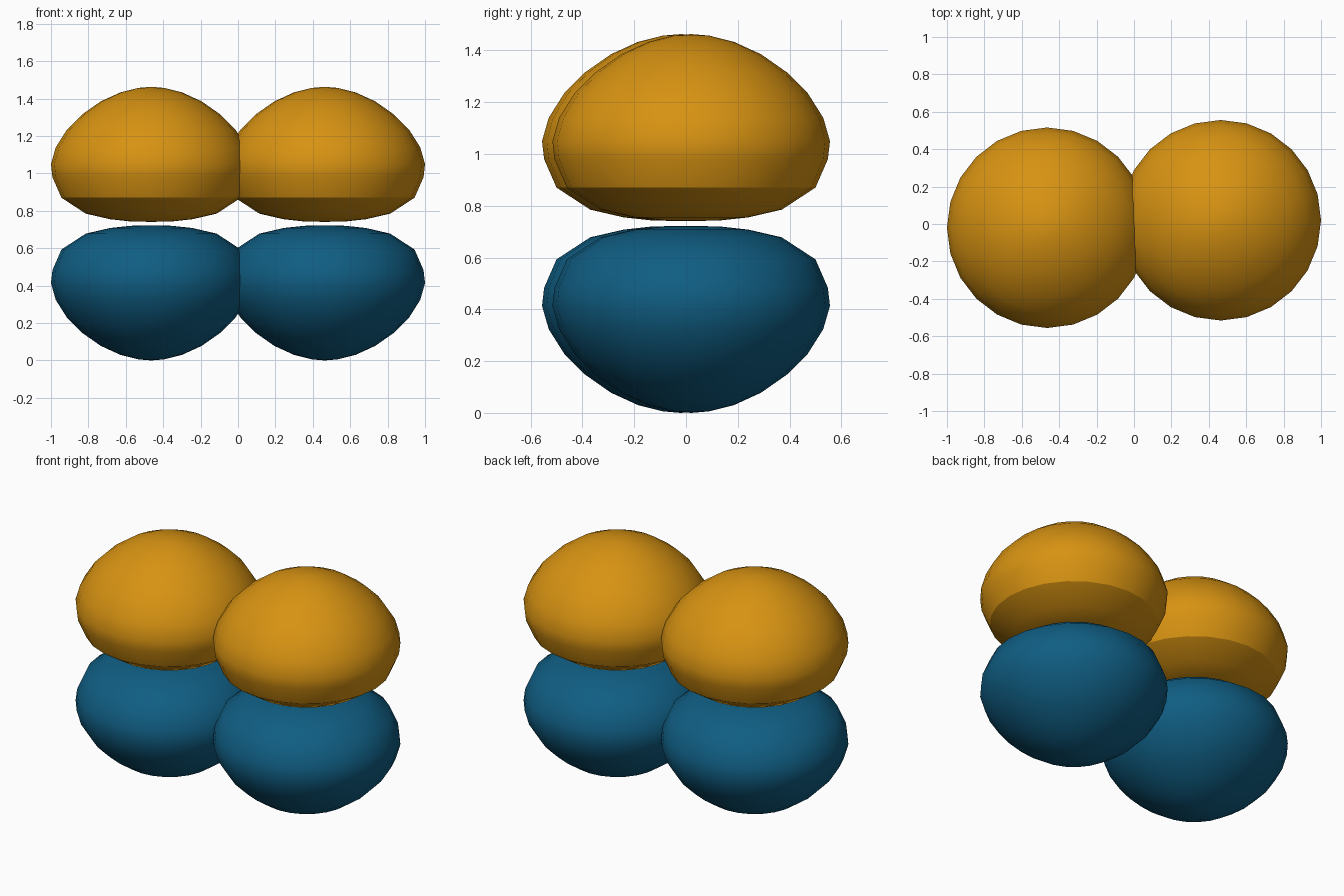
import bpy
import bmesh
import math

cube = bpy.data.objects.get("Cube")
if cube:
    bpy.data.objects.remove(cube, do_unlink=True)

SEGMENTS = 24
HEIGHT = 1.463
CENTRE = (0.464, 0.02)

# Half outline of an upper lobe, (radius, height), from underside to crown
PROFILE = [(0, 0.741), (0.11, 0.743), (0.22, 0.755), (0.35, 0.785),
           (0.48, 0.87), (0.528, 0.98), (0.536, 1.05), (0.51, 1.14),
           (0.45, 1.235), (0.37, 1.315), (0.27, 1.385), (0.165, 1.433),
           (0.07, 1.457), (0, HEIGHT)]


def make_material(name, rgb):
    mat = bpy.data.materials.new(name)
    mat.use_nodes = True
    colour = (*rgb, 1)
    mat.diffuse_color = colour
    bsdf = mat.node_tree.nodes["Principled BSDF"]
    bsdf.inputs["Base Color"].default_value = colour
    bsdf.inputs["Roughness"].default_value = 0.7
    return mat


def make_lobe(name, profile, side, mat, crease):
    """Revolve the profile about the lobe's own vertical axis."""
    bm = bmesh.new()
    verts = [bm.verts.new((r, 0, z)) for r, z in profile]
    edges = [bm.edges.new(pair) for pair in zip(verts, verts[1:])]
    bmesh.ops.spin(bm, geom=verts + edges, cent=(0, 0, 0), axis=(0, 0, 1),
                   angle=math.tau, steps=SEGMENTS, use_duplicate=False)
    bmesh.ops.remove_doubles(bm, verts=bm.verts, dist=0.0005)
    bmesh.ops.recalc_face_normals(bm, faces=bm.faces)
    mesh = bpy.data.meshes.new(name)
    bm.to_mesh(mesh)
    bm.free()
    mesh.materials.append(mat)
    obj = bpy.data.objects.new(name, mesh)
    obj.location = (side * CENTRE[0], side * CENTRE[1], 0)
    bpy.context.collection.objects.link(obj)
    bpy.ops.object.select_all(action='DESELECT')
    obj.select_set(True)
    bpy.context.view_layer.objects.active = obj
    bpy.ops.object.shade_smooth_by_angle(angle=math.radians(crease))
    return obj


orange = make_material("orange", (0.68, 0.29, 0.006))
blue = make_material("deep blue", (0.005, 0.11, 0.225))

# The lower lobes are the upper ones turned upside down
lower_profile = [(r, HEIGHT - z) for r, z in PROFILE]

# Opposite pairs, each turned half round about the middle
for label, side in (("left", 1), ("right", -1)):
    make_lobe("upper_lobe_" + label, PROFILE, side, orange, 32)
    make_lobe("lower_lobe_" + label, lower_profile, side, blue, 60)
